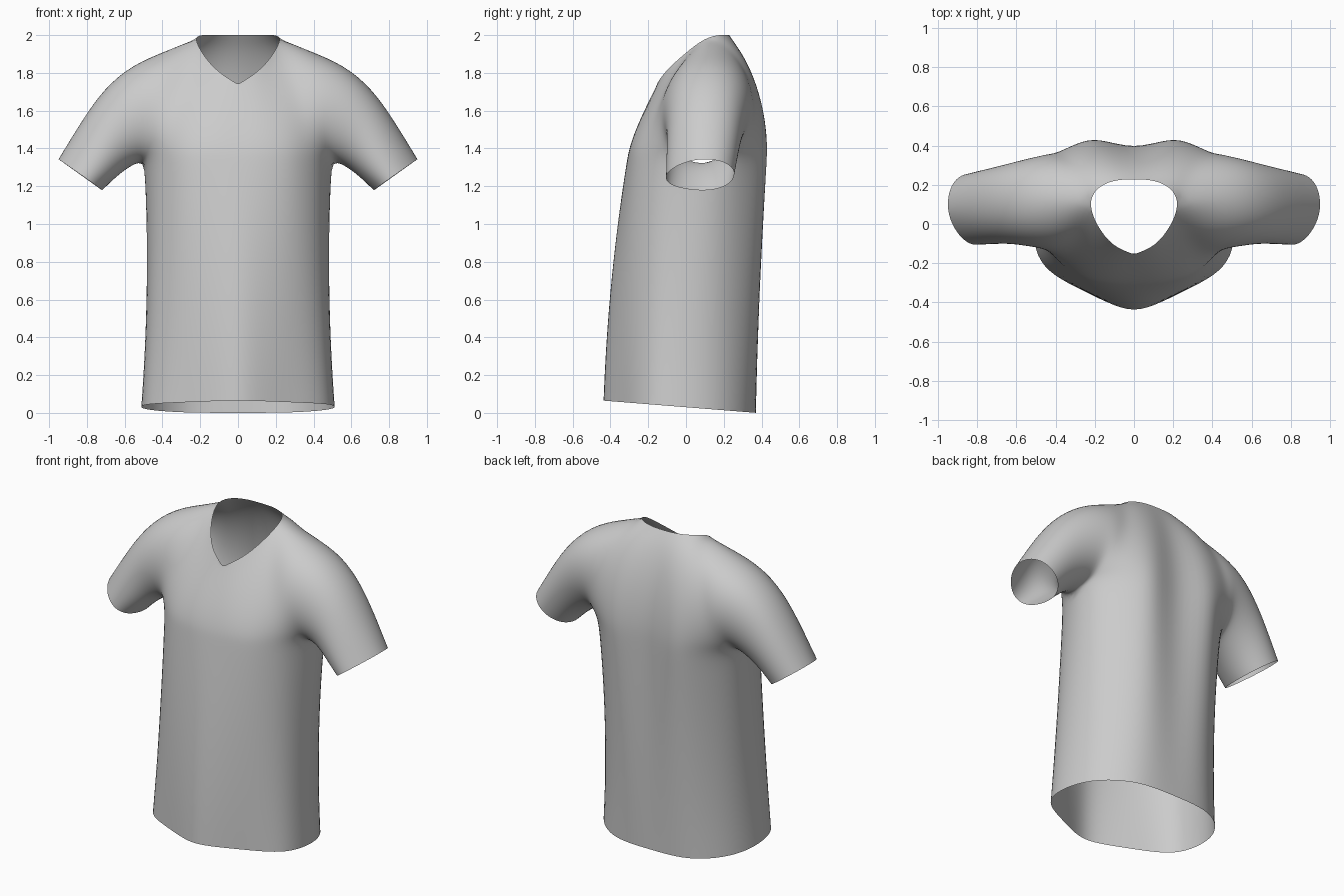
import bpy, bmesh
from mathutils import Vector as V

if "Cube" in bpy.data.objects:
    bpy.data.objects.remove(bpy.data.objects["Cube"])

# Half cross-sections (x, y) from front centre, round the side, to back centre
HEM = [(0, -.452), (.13, -.405), (.27, -.335), (.41, -.265), (.5, -.172), (.52, -.01),
       (.49, .14), (.41, .258), (.285, .345), (.15, .37), (0, .37)]
WAIST = [(0, -.39), (.13, -.365), (.27, -.315), (.385, -.235), (.462, -.13), (.49, .03),
         (.468, .16), (.4, .27), (.29, .37), (.17, .41), (0, .375)]
CHEST = [(0, -.315), (.13, -.31), (.27, -.28), (.37, -.21), (.455, -.11), (.507, .08),
         (.485, .205), (.41, .31), (.30, .405), (.19, .445), (0, .375)]
ARMPIT = 1.33

# Upper edge of each column: neckline, then shoulder ridge, then sleeve top
NECK_F = [(0, -.155, 1.74), (.11, -.115, 1.805), (.19, -.01, 1.9)]
NECK_B = [(0, .23, 2.0), (.11, .225, 2.002), (.2, .18, 2.002)]
RIDGE = [(.232, .1, 1.987), (.38, .12, 1.925), (.56, .12, 1.85),
         (.71, .12, 1.725), (.83, .11, 1.55), (.953, .1, 1.345)]
# Sleeve underside, beyond the armpit
UNDER = [(.58, .09, 1.295), (.655, .08, 1.235), (.715, .08, 1.175)]

# Bezier handle offsets (lower, upper) per column
HANDLES_F = [((0, .02, .13), (0, -.06, -.13)), ((0, .01, .15), (0, -.07, -.14)),
             ((0, 0, .15), (.03, -.09, -.14)), ((0, -.01, .18), (.04, -.15, -.12)),
             ((0, -.08, .17), (0, -.27, -.05)), ((0, -.29, 0), (0, -.29, 0)),
             ((0, -.28, 0), (0, -.27, 0)), ((0, -.31, 0), (0, -.22, 0)),
             ((.02, -.35, .02), (0, -.16, 0))]
HANDLES_B = [((0, .01, .22), (0, .11, -.15)), ((0, .01, .22), (.02, .14, -.13)),
             ((0, .04, .22), (.06, .18, -.10)), ((0, .13, .18), (.09, .25, -.04)),
             ((-.01, .24, .13), (.03, .29, -.04)), ((0, .32, 0), (0, .32, 0)),
             ((0, .27, 0), (0, .27, 0)), ((0, .25, 0), (0, .25, 0)),
             ((0, .23, 0), (0, .22, 0))]


def bezier(a, h1, h2, d, n):
    a, d = V(a), V(d)
    b, c = a + V(h1), d + V(h2)
    return [a * (1 - t) ** 3 + b * 3 * t * (1 - t) ** 2 + c * 3 * t * t * (1 - t) + d * t ** 3
            for t in (i / n for i in range(n + 1))]


def add_sheet(bm, columns):
    grid = [[bm.verts.new(p) for p in col] for col in columns]
    for c0, c1 in zip(grid, grid[1:]):
        for j in range(len(c0) - 1):
            bm.faces.new([c0[j], c1[j], c1[j + 1], c0[j + 1]])


def body_column(k, n=8):
    # smooth blend hem -> waist -> chest
    h, w, c = V(HEM[k]), V(WAIST[k]), V(CHEST[k])
    z0 = .03 - .08 * h.y
    out = []
    for i in range(n + 1):
        s = i / n
        p = h * ((s - .6) * (s - 1) / .6) + w * (s * (s - 1) / -.24) + c * (s * (s - .6) / .4)
        out.append((p.x, p.y, z0 + (ARMPIT - z0) * s))
    return out


bm = bmesh.new()
# Body tube below the armpits
add_sheet(bm, [body_column(k) for k in range(11)])
# Front and back of chest, shoulders and sleeves
for neck, handles, ring in ((NECK_F, HANDLES_F, CHEST), (NECK_B, HANDLES_B, CHEST[::-1])):
    bottoms = [(x, y, ARMPIT) for x, y in ring[:6]] + UNDER
    add_sheet(bm, [bezier(b, h[0], h[1], t, 8)
                   for b, h, t in zip(bottoms, handles, neck + RIDGE)])
bmesh.ops.remove_doubles(bm, verts=bm.verts, dist=.0005)
bmesh.ops.recalc_face_normals(bm, faces=bm.faces)

# Keep the point of the V neck sharp
crease = bm.verts.layers.float.new("crease_vert")
for v in bm.verts:
    if (v.co - V(NECK_F[0])).length < .001:
        v[crease] = 1.0

mesh = bpy.data.meshes.new("shirt")
bm.to_mesh(mesh)
bm.free()
shirt = bpy.data.objects.new("shirt", mesh)
bpy.context.collection.objects.link(shirt)

# Mirror to the other half and smooth the cloth
mirror = shirt.modifiers.new("mirror", 'MIRROR')
mirror.use_clip = True
sub = shirt.modifiers.new("smooth", 'SUBSURF')
sub.levels = sub.render_levels = 2
for p in mesh.polygons:
    p.use_smooth = True
